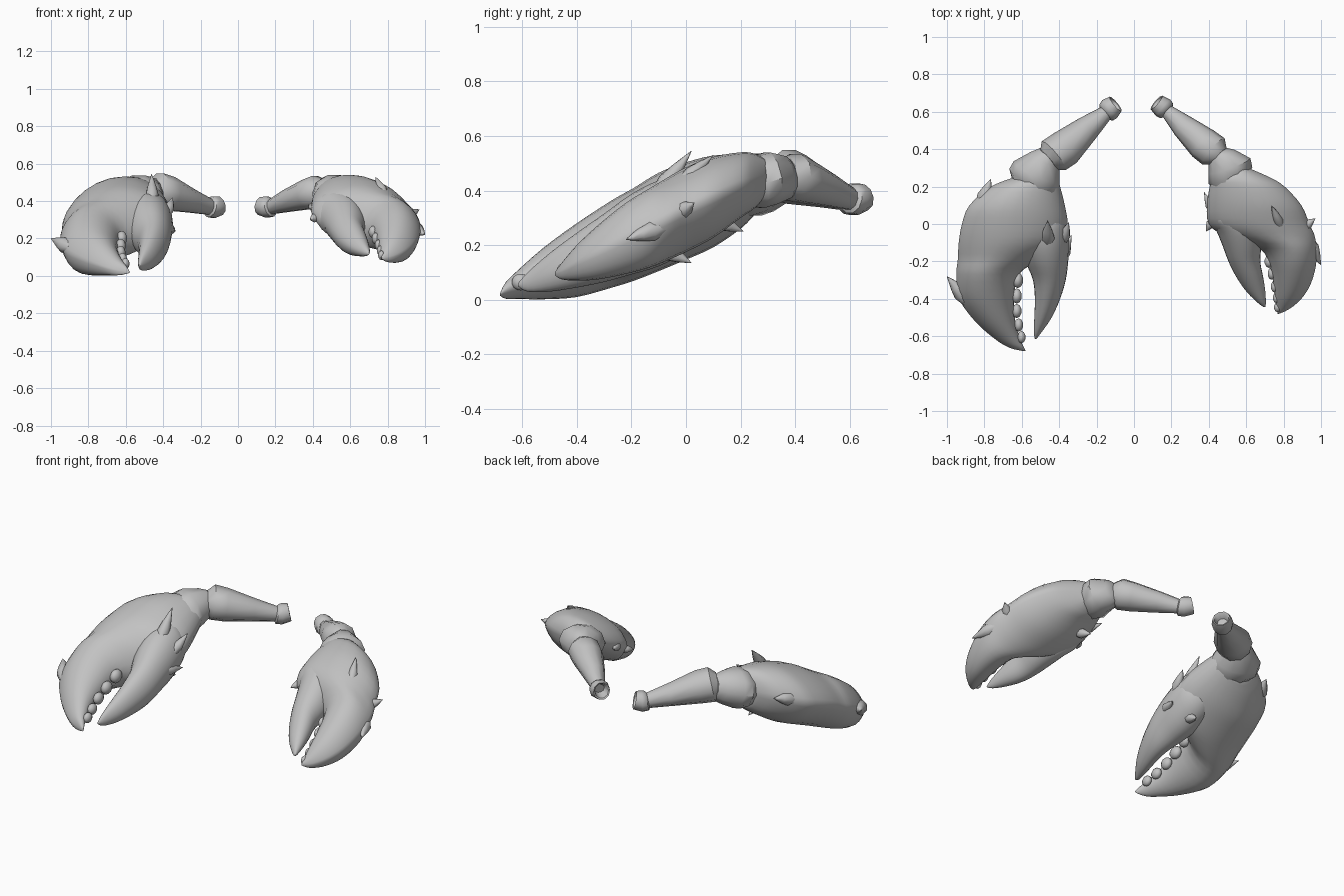
import bpy, bmesh, math
from mathutils import Vector

shell = bpy.data.materials.new("shell_grey")
shell.diffuse_color = (0.54, 0.54, 0.54, 1)


def finish(bm, name, angle=45):
    bmesh.ops.recalc_face_normals(bm, faces=bm.faces)
    me = bpy.data.meshes.new(name)
    bm.to_mesh(me)
    bm.free()
    me.materials.append(shell)
    ob = bpy.data.objects.new(name, me)
    bpy.context.collection.objects.link(ob)
    bpy.ops.object.select_all(action='DESELECT')
    ob.select_set(True)
    bpy.context.view_layer.objects.active = ob
    bpy.ops.object.shade_smooth_by_angle(angle=math.radians(angle))
    return ob


def smooth_rows(rows, steps=3):
    """Catmull-Rom interpolation between station rows."""
    out = []
    for i in range(len(rows) - 1):
        quad = [rows[max(0, min(len(rows) - 1, i + k))] for k in (-1, 0, 1, 2)]
        for s in range(steps):
            t = s / steps
            out.append([0.5 * (2 * b + (c - a) * t + (2 * a - 5 * b + 4 * c - d) * t * t
                               + (3 * b - a - 3 * c + d) * t ** 3)
                        for a, b, c, d in zip(*quad)])
    return out + [list(rows[-1])]


def skin(rings, name, angle=45):
    bm = bmesh.new()
    loops = [[bm.verts.new(p) for p in r] for r in rings]
    n = len(loops[0])
    for a, b in zip(loops, loops[1:]):
        for i in range(n):
            bm.faces.new((a[i], a[(i + 1) % n], b[(i + 1) % n], b[i]))
    bm.faces.new(loops[0])
    bm.faces.new(loops[-1])
    return finish(bm, name, angle)


def blade(name, rows, outer=1.4, inner=1.1, skew=0.15, n=24):
    """Lens-shaped loft; rows are y, outer x, inner x, centre z, half height."""
    rings = []
    for y, xo, xi, zc, h in smooth_rows(rows):
        ring = []
        for k in range(n):
            t = 2 * math.pi * k / n
            c, s = math.cos(t), math.sin(t)
            z = math.copysign(abs(s) ** (outer if c > 0 else inner), s) * h
            # the belly is deepest towards the outer ridge
            lean = skew * s * s if s < 0 else 0
            ring.append(((xo + xi) / 2 + (xo - xi) / 2 * (c + lean), y, max(0.0, zc + z)))
        rings.append(ring)
    return skin(rings, name, 50)


def limb(name, rows, n=10):
    """Tube along a path; rows are x, y, z, half width, half height, optional tilt."""
    pts = [Vector(r[:3]) for r in rows]
    d = (pts[-1] - pts[0]).normalized()
    side = d.cross(Vector((0, 0, 1))).normalized()
    up = side.cross(d)
    rings = []
    for p, r in zip(pts, rows):
        tilt = r[5] if len(r) > 5 else 0
        ring = []
        for k in range(n):
            c, s = math.cos(2 * math.pi * k / n), math.sin(2 * math.pi * k / n)
            ring.append(p + side * r[3] * c + up * r[4] * s - d * tilt * s)
        rings.append(ring)
    return skin(rings, name, 40)


def spike(name, base, tip, r):
    """Thorn that widens into its root."""
    b, t = Vector(base), Vector(tip)
    d = (t - b).normalized()
    side = d.cross(Vector((0.3, 0.2, 1))).normalized()
    up = side.cross(d)
    rings = []
    for f, w in ((-0.5, 0.7), (0, 1), (0.4, 0.68), (0.75, 0.3), (1, 0.02)):
        p = b.lerp(t, f)
        rings.append([p + (side * math.cos(k * math.pi / 4) + up * math.sin(k * math.pi / 4)) * r * w
                      for k in range(8)])
    return skin(rings, name, 60)


def tooth(name, p, r):
    bm = bmesh.new()
    bmesh.ops.create_uvsphere(bm, u_segments=10, v_segments=7, radius=r)
    for v in bm.verts:
        v.co = Vector((v.co.x * 0.75, v.co.y * 1.1, v.co.z)) + Vector(p)
    return finish(bm, name, 80)


def claw(prefix, palm, thumb, wrist, arm, spikes, teeth, r):
    blade(prefix + "_palm_and_fixed_finger", palm)
    blade(prefix + "_thumb", thumb, 1.1, 1.1, 0)
    limb(prefix + "_wrist", wrist)
    limb(prefix + "_arm", arm)
    for i, (b, t, w) in enumerate(spikes):
        spike(f"{prefix}_spike_{i}", b, t, w)
    for i, p in enumerate(teeth):
        tooth(f"{prefix}_tooth_{i}", p, r * (1 - 0.06 * i))


# Large claw
claw("large",
     [(.25, -.64, -.41, .41, .10), (.2, -.765, -.395, .395, .135), (.1, -.88, -.37, .36, .168),
      (0, -.92, -.355, .325, .178), (-.1, -.937, -.375, .285, .18), (-.19, -.942, -.50, .24, .17),
      (-.27, -.95, -.618, .205, .16), (-.4, -.935, -.64, .145, .135), (-.52, -.85, -.635, .097, .095),
      (-.61, -.75, -.61, .058, .055), (-.66, -.67, -.588, .034, .03), (-.68, -.59, -.578, .02, .005)],
     [(.06, -.56, -.40, .33, .10), (0, -.60, -.36, .315, .14), (-.1, -.605, -.348, .28, .157),
      (-.2, -.58, -.352, .24, .147), (-.3, -.54, -.365, .19, .125), (-.4, -.53, -.395, .145, .10),
      (-.5, -.533, -.44, .10, .07), (-.58, -.535, -.495, .065, .035), (-.615, -.53, -.522, .055, .005)],
     [(-.55, .16, .39, .10, .09), (-.535, .235, .415, .145, .115), (-.52, .28, .43, .135, .115),
      (-.475, .35, .445, .085, .09), (-.45, .38, .45, .06, .07)],
     [(-.46, .34, .455, .065, .07), (-.43, .365, .455, .10, .10), (-.37, .405, .44, .10, .095),
      (-.25, .51, .40, .07, .065), (-.155, .59, .37, .042, .045), (-.15, .595, .368, .056, .056),
      (-.13, .615, .368, .062, .06, .01), (-.098, .642, .375, .05, .048, .02),
      (-.101, .639, .375, .042, .04, .018), (-.135, .61, .37, .03, .03)],
     [((-.925, -.37, .165), (-1, -.28, .2), .045), ((-.80, .15, .385), (-.765, .24, .41), .04),
      ((-.46, -.07, .43), (-.462, .02, .545), .036), ((-.37, -.06, .36), (-.35, .01, .42), .03),
      ((-.37, -.15, .25), (-.335, -.06, .24), .032), ((-.45, -.05, .17), (-.44, .02, .135), .032),
      ((-.80, -.1, .37), (-.79, -.06, .41), .05)],
     [(-.622, -.30, .20), (-.627, -.385, .16), (-.627, -.465, .125), (-.617, -.54, .09), (-.602, -.605, .065)],
     .04)

# Small claw
claw("small",
     [(.3, .61, .50, .45, .06), (.25, .725, .42, .435, .10), (.2, .805, .405, .42, .12),
      (.1, .895, .39, .375, .148), (0, .938, .40, .33, .155), (-.06, .965, .48, .30, .152),
      (-.13, .976, .67, .265, .145), (-.22, .973, .725, .225, .13), (-.32, .945, .745, .175, .10),
      (-.4, .895, .755, .135, .065), (-.455, .83, .763, .105, .03), (-.48, .775, .768, .095, .005)],
     [(.08, .58, .42, .37, .08), (.02, .64, .405, .34, .115), (-.04, .675, .442, .31, .125),
      (-.12, .68, .475, .27, .117), (-.2, .675, .505, .23, .10), (-.28, .69, .545, .19, .08),
      (-.36, .702, .60, .155, .05), (-.42, .705, .66, .13, .024), (-.445, .702, .695, .12, .004)],
     [(.52, .2, .42, .08, .08), (.515, .26, .43, .125, .10), (.51, .31, .445, .12, .10),
      (.47, .37, .45, .075, .08), (.45, .39, .45, .05, .06)],
     [(.46, .36, .455, .055, .065), (.425, .388, .45, .092, .09), (.37, .43, .435, .09, .083),
      (.26, .525, .40, .064, .061), (.18, .60, .37, .038, .042), (.175, .605, .368, .052, .054),
      (.155, .622, .368, .058, .058, .01), (.12, .65, .375, .048, .046, .02),
      (.123, .647, .375, .04, .038, .018), (.158, .618, .37, .028, .028)],
     [((.955, -.13, .25), (1, -.22, .22), .038), ((.91, -.015, .325), (.97, .03, .355), .036),
      ((.77, .02, .46), (.735, .1, .53), .028), ((.405, .1, .365), (.375, .17, .38), .025),
      ((.41, .0, .31), (.385, -.04, .30), .025), ((.495, -.04, .28), (.465, -.09, .255), .025),
      ((.5, .14, .28), (.49, .21, .25), .03)],
     [(.722, -.2, .235), (.737, -.265, .20), (.752, -.335, .165), (.762, -.395, .135), (.767, -.445, .11)],
     .033)
